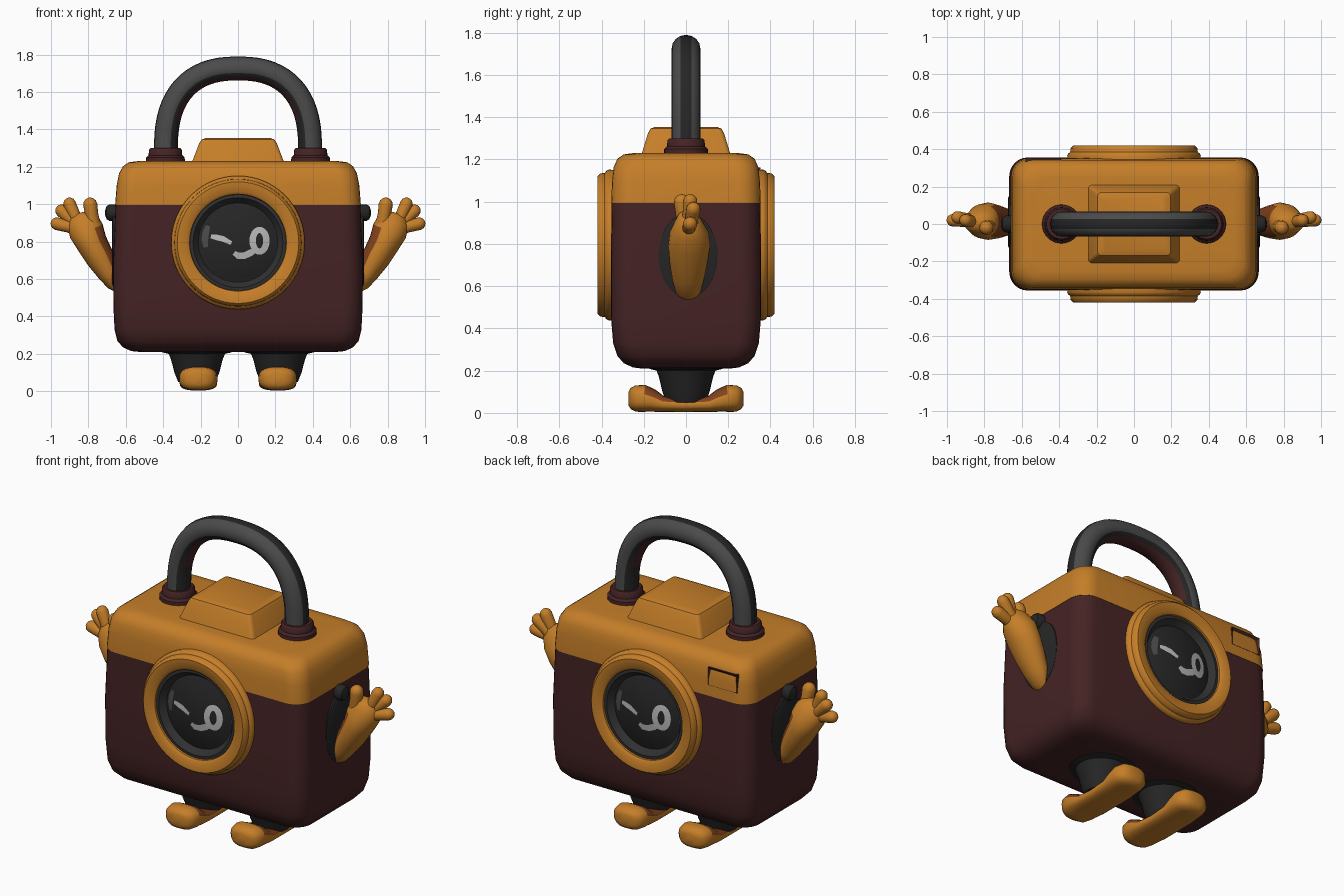
import bpy, bmesh, math
from mathutils import Vector

old = bpy.data.objects.get("Cube")
if old:
    bpy.data.objects.remove(old, do_unlink=True)


def material(name, rgb):
    m = bpy.data.materials.new(name)
    m.use_nodes = True
    m.diffuse_color = (*rgb, 1)
    node = next(n for n in m.node_tree.nodes if n.type == 'BSDF_PRINCIPLED')
    node.inputs["Base Color"].default_value = (*rgb, 1)
    node.inputs["Roughness"].default_value = 0.7
    return m


ORANGE = material("orange", (0.56, 0.21, 0.022))
MAROON = material("maroon", (0.06, 0.017, 0.018))
BLACK = material("black", (0.019, 0.019, 0.019))
GREY = material("grey", (0.07, 0.07, 0.07))
WHITE = material("pale grey", (0.5, 0.5, 0.5))
RUST = material("rust", (0.22, 0.055, 0.012))
CHARCOAL = material("charcoal", (0.03, 0.03, 0.03))


def finish(name, bm, mats, rule=None, angle=40):
    bm.normal_update()
    for f in bm.faces:
        f.smooth = True
        if rule:
            f.material_index = rule(f.calc_center_median(), f.normal)
    me = bpy.data.meshes.new(name)
    bm.to_mesh(me)
    bm.free()
    for m in mats:
        me.materials.append(m)
    me.set_sharp_from_angle(angle=math.radians(angle))
    ob = bpy.data.objects.new(name, me)
    bpy.context.scene.collection.objects.link(ob)
    return ob


def loft(name, rings, mats, rule=None, angle=40):
    """Skin a list of equal-length point rings and cap both ends."""
    bm = bmesh.new()
    vs = [[bm.verts.new(p) for p in ring] for ring in rings]
    n = len(vs[0])
    for a, b in zip(vs, vs[1:]):
        for i in range(n):
            j = (i + 1) % n
            bm.faces.new((a[i], a[j], b[j], b[i]))
    bm.faces.new(vs[0])
    bm.faces.new(vs[-1])
    bmesh.ops.recalc_face_normals(bm, faces=bm.faces[:])
    return finish(name, bm, mats, rule, angle)


def oval(c, u, v, ru, rv, n=24, power=2):
    pts = []
    for i in range(n):
        a = 2 * math.pi * i / n
        co, si = math.cos(a), math.sin(a)
        e = 2 / power
        pts.append(Vector(c) + u * ru * math.copysign(abs(co) ** e, co)
                   + v * rv * math.copysign(abs(si) ** e, si))
    return pts


def round_rect(z, hx, hy, r, seg=6):
    pts = []
    for k, (sx, sy) in enumerate(((1, 1), (-1, 1), (-1, -1), (1, -1))):
        for i in range(seg + 1):
            a = math.pi / 2 * (k + i / seg)
            pts.append(Vector((sx * (hx - r) + r * math.cos(a),
                               sy * (hy - r) + r * math.sin(a), z)))
    return pts


X, Y, Z = Vector((1, 0, 0)), Vector((0, 1, 0)), Vector((0, 0, 1))


def tube(name, path, mats, ref=Y, rule=None, n=20, power=2):
    """Sweep ovals along (centre, radius across, radius along ref)."""
    rings = []
    for i, (c, ru, rv) in enumerate(path):
        t = (Vector(path[min(i + 1, len(path) - 1)][0]) - Vector(path[max(i - 1, 0)][0])).normalized()
        rings.append(oval(c, t.cross(ref).normalized(), ref, ru, rv, n, power))
    return loft(name, rings, mats, rule)


def turned(name, profile, mat, c, n=64):
    """Round part about an axis along y, from (radius, y) pairs."""
    return loft(name, [oval((c[0], y, c[1]), X, Z, r, r, n) for r, y in profile], [mat])


# Body: rounded lower shell and upper cover
lower = [(0.21, 0.52, 0.21), (0.215, 0.57, 0.25), (0.235, 0.615, 0.295), (0.27, 0.645, 0.325),
         (0.33, 0.66, 0.345), (0.45, 0.666, 0.355), (0.7, 0.667, 0.356), (0.995, 0.655, 0.352)]
upper = [(0.995, 0.657, 0.354), (1.1, 0.649, 0.35), (1.165, 0.636, 0.342), (1.203, 0.615, 0.325),
         (1.224, 0.585, 0.295), (1.23, 0.54, 0.25)]
loft("lower_body", [round_rect(*p, 0.1) for p in lower], [MAROON])
loft("upper_body", [round_rect(*p, 0.1) for p in upper], [ORANGE])
hump = [(1.22, 0.248, 0.212), (1.325, 0.208, 0.18), (1.346, 0.195, 0.168), (1.355, 0.17, 0.145)]
loft("top_hump", [round_rect(*p, 0.02, 3) for p in hump], [ORANGE], angle=30)

# Carry handle
arch = [((-0.388, 0, 1.25), 0.066, 0.068)]
for i in range(33):
    a = math.pi * (1 - i / 32)
    co = math.cos(a)
    arch.append(((0.385 * math.copysign(abs(co) ** 0.82, co), 0,
                  1.3 + 0.426 * max(math.sin(a), 0) ** 0.82), 0.064, 0.068))
arch.append(((0.388, 0, 1.25), 0.066, 0.068))


def handle_rule(c, nrm):
    out = nrm.dot((c - Vector((0, c.y, 1.35))).normalized())
    if out < -0.6 and c.z > 1.45:
        return 2
    return 1 if abs(nrm.y) > 0.45 and out > -0.5 else 0


tube("handle", arch, [BLACK, GREY, MAROON], rule=handle_rule, n=16)

# Lens, its rings and the winking face, on front and back
LENS_Z, LENS_R = 0.795, 0.21


def dome(r):
    return -0.365 - 0.04 * (1 - (r / LENS_R) ** 2)


def stroke(name, pts, width, mat, closed=False):
    """Thin painted ribbon that follows the lens dome."""
    bm = bmesh.new()
    pts = [Vector(p) for p in pts]
    n = len(pts)
    pairs = []
    for i, p in enumerate(pts):
        a = pts[i - 1] if closed or i else p
        b = pts[(i + 1) % n] if closed or i < n - 1 else p
        d = (b - a).normalized()
        w = width / 2 * (1 if closed or 0 < i < n - 1 else 0.65)
        side = Vector((-d.y, d.x)) * w
        pairs.append([bm.verts.new((q.x, dome(math.hypot(q.x, q.y - LENS_Z)) - 0.004, q.y))
                      for q in (p + side, p - side)])
    for i in range(n if closed else n - 1):
        a, b = pairs[i], pairs[(i + 1) % n]
        bm.faces.new((a[0], a[1], b[1], b[0]))
    bm.normal_update()
    for f in bm.faces:
        if f.normal.y > 0:
            f.normal_flip()
    return finish(name, bm, [mat])


eye = [(0.115 + 0.037 * math.cos(a), 0.805 + 0.058 * math.sin(a))
       for a in (2 * math.pi * i / 24 for i in range(24))]
lens_parts = [
    turned("lens_ring", [(0.355, -0.33), (0.357, -0.365), (0.352, -0.376), (0.341, -0.385), (0.339, -0.405),
                         (0.325, -0.419), (0.275, -0.417), (0.259, -0.405), (0.255, -0.357)], ORANGE, (0, LENS_Z)),
    turned("lens_rim", [(0.256, -0.35), (0.257, -0.395), (0.24, -0.397), (0.212, -0.36)], CHARCOAL, (0, LENS_Z)),
    turned("lens_glass", [(r * LENS_R, dome(r * LENS_R)) for r in (1, 0.9, 0.75, 0.6, 0.4, 0.2, 0.03)],
           BLACK, (0, LENS_Z)),
    stroke("wink", [(-0.145, 0.828), (-0.115, 0.823), (-0.08, 0.815), (-0.035, 0.792)], 0.03, WHITE),
    stroke("open_eye", eye, 0.034, WHITE, True),
    stroke("smile", [(-0.022, 0.74), (0.0, 0.725), (0.035, 0.726), (0.07, 0.742), (0.095, 0.757)], 0.036, WHITE),
    stroke("glint", [(-0.16, 0.885), (-0.172, 0.85), (-0.177, 0.81), (-0.172, 0.77)], 0.035, GREY),
]
for ob in lens_parts:
    back = ob.copy()
    back.name = "back_" + ob.name
    back.rotation_euler.z = math.pi
    bpy.context.scene.collection.objects.link(back)

# Small viewfinder window on the back
bm = bmesh.new()
bmesh.ops.create_cube(bm, size=1)
for v in bm.verts:
    v.co = Vector((-0.485 + v.co.x * 0.19, 0.335 + v.co.y * 0.036, 1.11 + v.co.z * 0.105))
bm.normal_update()
face = max(bm.faces, key=lambda f: f.normal.y)
bmesh.ops.inset_region(bm, faces=[face], thickness=0.022)
bmesh.ops.translate(bm, verts=face.verts[:], vec=(0, -0.012, 0))
finish("back_window", bm, [MAROON], angle=30)

# Paired parts
arm = [((0.645, 0.01, 0.545), 0.02, 0.035), ((0.66, 0.01, 0.57), 0.04, 0.058),
       ((0.69, 0.01, 0.63), 0.06, 0.075), ((0.735, 0.012, 0.71), 0.076, 0.09),
       ((0.78, 0.015, 0.79), 0.083, 0.1), ((0.81, 0.015, 0.855), 0.094, 0.092),
       ((0.828, 0.012, 0.905), 0.088, 0.065), ((0.838, 0.01, 0.94), 0.06, 0.045),
       ((0.842, 0.01, 0.955), 0.025, 0.02)]
fingers = [((0.775, -0.01, 0.9), (0.79, -0.02, 0.998), 0.038), ((0.85, 0.01, 0.89), (0.9, 0.02, 1.002), 0.034),
           ((0.855, 0.02, 0.88), (0.943, 0.035, 0.965), 0.034), ((0.85, 0.01, 0.865), (0.968, 0.02, 0.896), 0.034)]
half_shoe = [(0.272, 0.035, 0.035, 0.1), (0.262, 0.07, 0.018, 0.117), (0.24, 0.092, 0.006, 0.13),
             (0.2, 0.102, 0.004, 0.133), (0.16, 0.102, 0.004, 0.112), (0.11, 0.1, 0.004, 0.08)]
shoe = ([(-y, *rest) for y, *rest in half_shoe] + [(0, 0.097, 0.004, 0.07)]
        + half_shoe[::-1])
leg = [(0.05, 0.1), (0.1, 0.12), (0.17, 0.138), (0.2, 0.15), (0.208, 0.185), (0.215, 0.188)]
socket = [(1.22, 0.104), (1.25, 0.103), (1.262, 0.09), (1.29, 0.088), (1.3, 0.08)]


def shoe_rule(c, nrm):
    return 1 if abs(c.y) < 0.18 and nrm.z > 0.3 else 0


for s, label in ((1, "left"), (-1, "right")):
    def flip(p):
        return Vector((p[0] * s, p[1], p[2]))

    def arm_rule(c, nrm):
        return 1 if nrm.x * s < -0.5 and c.z < 0.9 else 0

    tube(label + "_arm", [(flip(c), a, b) for c, a, b in arm], [ORANGE, RUST], rule=arm_rule, n=24)
    for k, (a, b, r) in enumerate(fingers):
        a, b = flip(a), flip(b)
        d = (b - a).normalized()
        path = [(a, r, r), (a.lerp(b, 0.5), r * 0.92, r * 0.92), (b, r, r)]
        for t in (30, 55, 75, 87):
            q = math.radians(t)
            path.append((b + d * r * math.sin(q), r * math.cos(q), r * math.cos(q)))
        side = d.cross(Y).normalized()
        loft(f"{label}_finger_{k + 1}", [oval(c, side, side.cross(d), u, v, 14) for c, u, v in path], [ORANGE])
    loft(label + "_arm_pad", [oval((x * s, 0.01, 0.745), Y, Z, 0.14 - e, 0.2 - e, 32)
                              for x, e in ((0.64, 0), (0.668, 0), (0.673, 0.01))], [BLACK])
    loft(label + "_side_knob", [oval((x * s, 0, 0.955), Y, Z, r, r, 20)
                                for x, r in ((0.64, 0.044), (0.685, 0.045), (0.702, 0.036), (0.71, 0.015))], [BLACK])
    loft(label + "_handle_socket", [oval((0.388 * s, 0, z), X, Y, r, r, 32) for z, r in socket], [MAROON])
    loft(label + "_leg", [oval((0.22 * s, 0, z), X, Y, r, r * 0.93, 32) for z, r in leg], [BLACK])
    tube(label + "_shoe", [((0.212 * s, y, (lo + hi) / 2), (hi - lo) / 2, w) for y, w, lo, hi in shoe],
         [ORANGE, RUST], ref=X, rule=shoe_rule, n=28, power=2.6)
